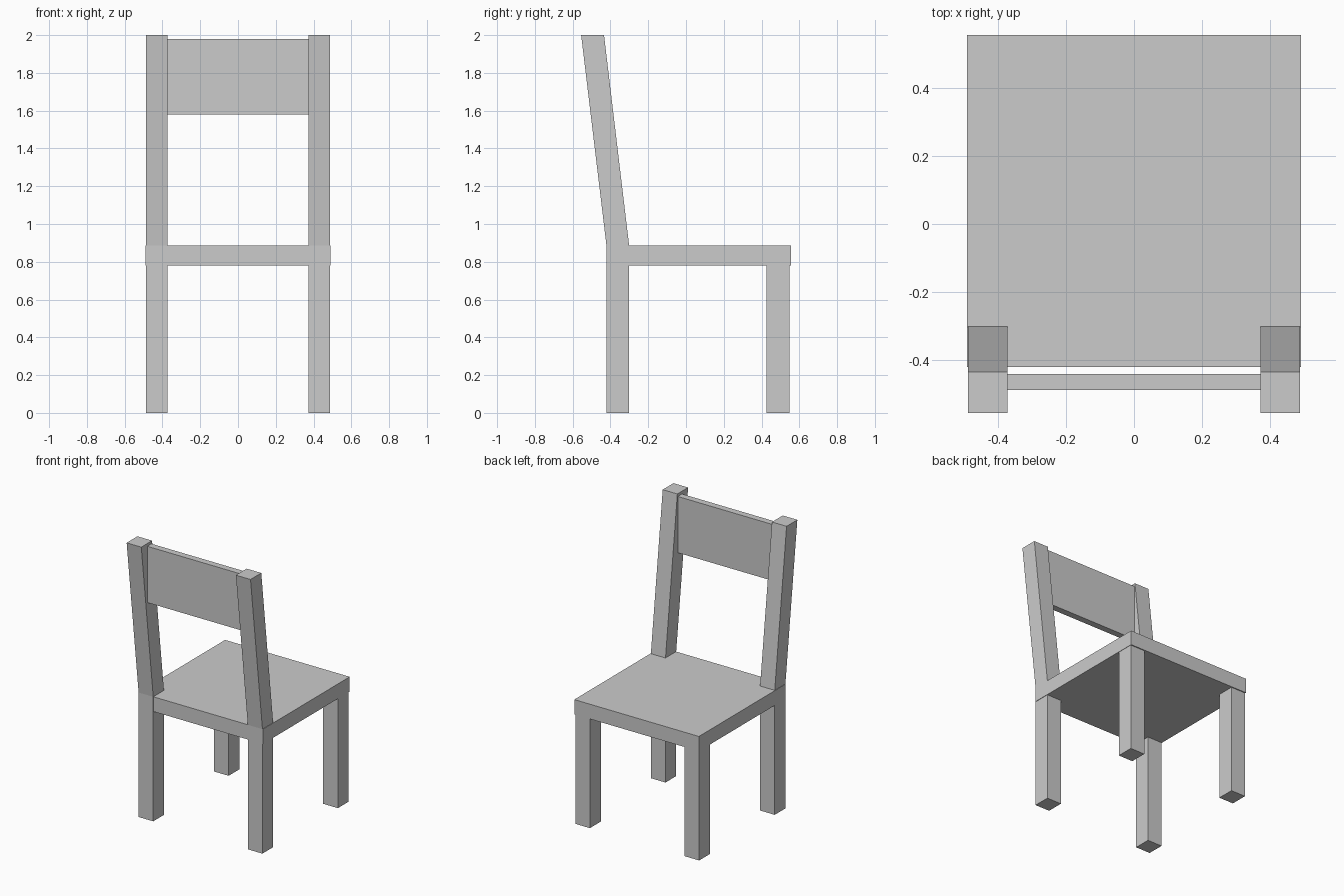
import bpy, bmesh

if "Cube" in bpy.data.objects:
    bpy.data.objects.remove(bpy.data.objects["Cube"])


def prism(name, profile, x0, x1):
    """Extrude a (y, z) profile along x from x0 to x1."""
    bm = bmesh.new()
    face = bm.faces.new([bm.verts.new((x0, y, z)) for y, z in profile])
    ext = bmesh.ops.extrude_face_region(bm, geom=[face])
    moved = [v for v in ext["geom"] if isinstance(v, bmesh.types.BMVert)]
    bmesh.ops.translate(bm, verts=moved, vec=(x1 - x0, 0, 0))
    bmesh.ops.recalc_face_normals(bm, faces=bm.faces)
    mesh = bpy.data.meshes.new(name)
    bm.to_mesh(mesh)
    bm.free()
    obj = bpy.data.objects.new(name, mesh)
    bpy.context.collection.objects.link(obj)
    return obj


def rect(y0, y1, z0, z1):
    return [(y0, z0), (y1, z0), (y1, z1), (y0, z1)]


SEAT_BOTTOM, SEAT_TOP = 0.78, 0.885
LEG_IN, LEG_OUT = 0.372, 0.487

# Seat slab
prism("seat", rect(-0.42, 0.555, SEAT_BOTTOM, SEAT_TOP), -0.49, 0.49)

# Rear leg rises straight to the seat, then leans back to the top
post_profile = [(-0.421, 0), (-0.301, 0), (-0.301, SEAT_TOP),
                (-0.434, 2), (-0.555, 2), (-0.421, SEAT_TOP)]

# Legs on both sides
for side, s in (("left", -1), ("right", 1)):
    prism("back_post_" + side, post_profile, s * LEG_IN, s * LEG_OUT)
    prism("front_leg_" + side, rect(0.426, 0.548, 0, SEAT_BOTTOM),
          s * LEG_IN, s * LEG_OUT)

# Upright backrest panel between the posts
prism("backrest", rect(-0.487, -0.44, 1.58, 1.98), -LEG_IN, LEG_IN)
